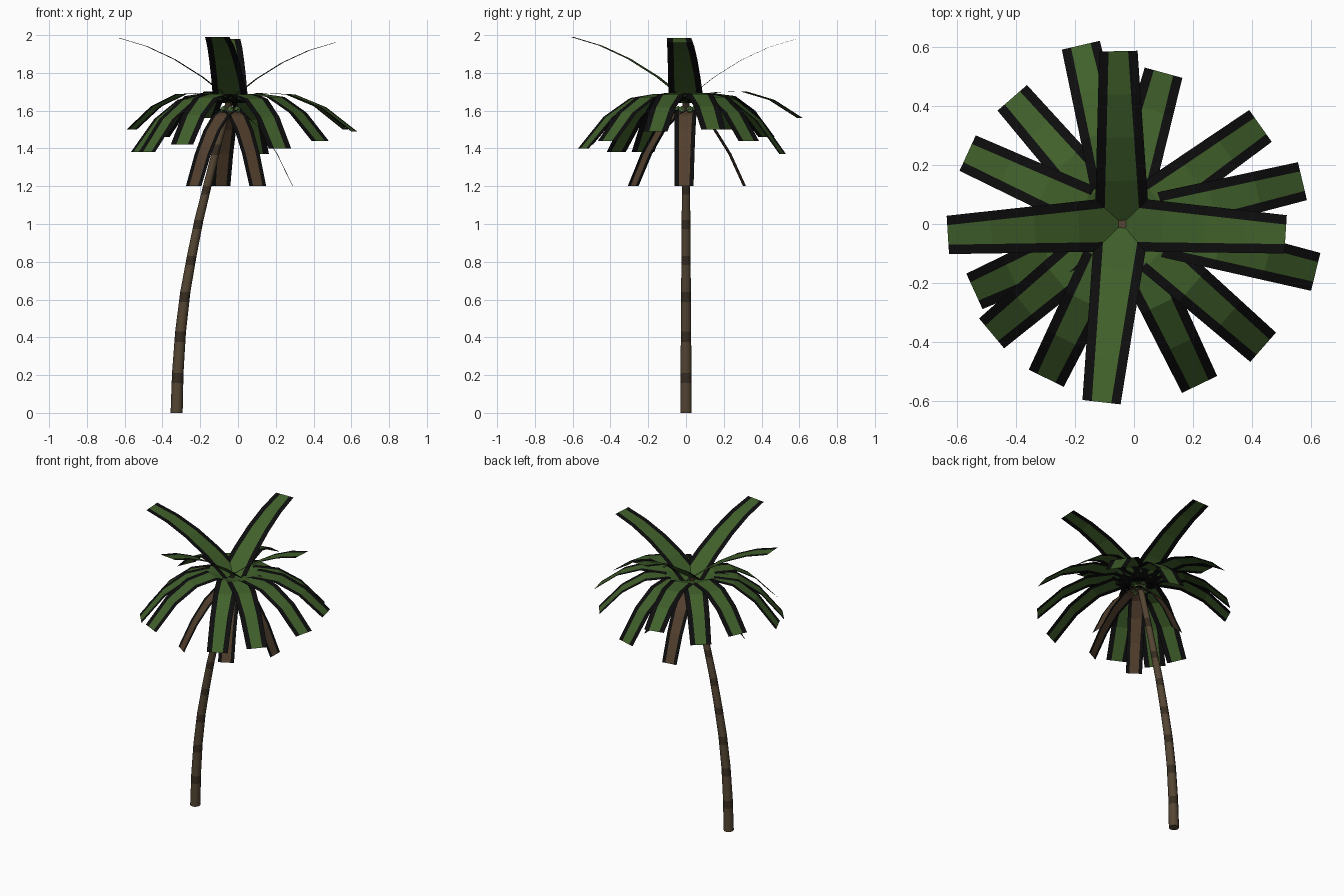
import bpy, bmesh, math
from mathutils import Vector

if "Cube" in bpy.data.objects:
    bpy.data.objects.remove(bpy.data.objects["Cube"])


def mat(name, rgb):
    m = bpy.data.materials.new(name)
    m.diffuse_color = (*rgb, 1)
    m.use_nodes = True
    m.node_tree.nodes["Principled BSDF"].inputs["Base Color"].default_value = m.diffuse_color
    return m


GREEN = mat("leaf green", (0.052, 0.118, 0.024))
BLACK = mat("leaf edge black", (0.004, 0.004, 0.004))
DEAD = mat("dry leaf brown", (0.085, 0.05, 0.027))
BARK = mat("bark brown", (0.088, 0.06, 0.033))
RING = mat("bark ring dark", (0.038, 0.026, 0.015))
NUT = mat("nut green", (0.10, 0.19, 0.055))

CROWN = Vector((-0.04, 0, 0))


def finish(bm, name, mats):
    me = bpy.data.meshes.new(name)
    bm.to_mesh(me)
    bm.free()
    for m in mats:
        me.materials.append(m)
    ob = bpy.data.objects.new(name, me)
    bpy.context.collection.objects.link(ob)
    return ob


def frond(name, tip, height, mats, w0, w1, edge, n=4):
    """Flat leaf strip from the crown to tip (x, y): centre stripe plus two dark edges."""
    bm = bmesh.new()
    run = Vector((tip[0], tip[1], 0)) - CROWN
    side = Vector((-run.y, run.x, 0)).normalized()
    rows = []
    for i in range(n + 1):
        t = i / n
        half = (w0 + (w1 - w0) * t) / 2
        mid = CROWN + run * t + Vector((0, 0, height(t)))
        rows.append([bm.verts.new(mid + side * s)
                     for s in (-half, -half + edge, half - edge, half)])
    for a, b in zip(rows, rows[1:]):
        for k in range(3):
            f = bm.faces.new((a[k], b[k], b[k + 1], a[k + 1]))
            f.material_index = 0 if k == 1 else 1
    return finish(bm, name, mats)


# Curved trunk: eight stacked segments, each with a darker ring at its top
path = [(-0.325, 0), (-0.319, 0.21), (-0.304, 0.43), (-0.279, 0.64), (-0.245, 0.83),
        (-0.207, 1.02), (-0.163, 1.20), (-0.108, 1.42), (-0.04, 1.67)]
SIDES = 10
bm = bmesh.new()
rings = []
for i, (x, z) in enumerate(path):
    stops = [(x, z)]
    if i < len(path) - 1:
        nx, nz = path[i + 1]
        stops.append((x + (nx - x) * 0.75, z + (nz - z) * 0.75))
    for px, pz in stops:
        r = 0.032 - 0.013 * pz / 1.67
        rings.append([bm.verts.new((px + r * math.cos(a), r * math.sin(a), pz))
                      for a in (2 * math.pi * k / SIDES for k in range(SIDES))])
for j, (a, b) in enumerate(zip(rings, rings[1:])):
    for k in range(SIDES):
        m = (k + 1) % SIDES
        f = bm.faces.new((a[k], a[m], b[m], b[k]))
        f.material_index = j % 2
        f.smooth = True
bm.faces.new(rings[0][::-1])
bm.faces.new(rings[-1])
finish(bm, "trunk", [BARK, RING])

# Four upright fronds: rise and flatten toward the tip
for i, (x, y, z) in enumerate([(-0.63, -0.037, 1.985), (0.513, -0.035, 1.96),
                               (-0.11, -0.603, 1.99), (-0.053, 0.585, 1.98)]):
    rise = z - 1.66
    frond(f"upright_frond_{i}", (x, y), lambda t: 1.66 + rise * (1.6 * t - 0.6 * t * t),
          [GREEN, BLACK], 0.185, 0.13, 0.032)

# Twelve drooping fronds: tip x, y, z
droop = [(-0.18, 0.605, 1.56), (0.10, 0.512, 1.37), (0.428, 0.332, 1.44), (0.57, 0.145, 1.50),
         (0.615, -0.162, 1.49), (0.437, -0.417, 1.44), (0.222, -0.543, 1.40),
         (-0.297, -0.522, 1.42), (-0.482, -0.37, 1.38), (-0.54, -0.228, 1.38),
         (-0.563, 0.24, 1.50), (-0.412, 0.427, 1.46)]
for i, (x, y, z) in enumerate(droop):
    c = 0.33 + 1.64 - z
    frond(f"drooping_frond_{i}", (x, y), lambda t: 1.64 + 0.33 * t - c * t * t,
          [GREEN, BLACK], 0.16, 0.132, 0.032)

# Four dry fronds hanging along the trunk
for i, (x, y) in enumerate([(0.29, -0.01), (-0.09, 0.31), (-0.235, -0.28), (0.105, -0.28)]):
    frond(f"dry_frond_{i}", (x, y), lambda t: 1.61 - 0.05 * t - 0.36 * t * t,
          [DEAD, BLACK], 0.12, 0.10, 0.022)

# Cluster of small nuts under the crown
bm = bmesh.new()
for k in range(6):
    a = math.pi / 3 * k + 0.5
    s = bmesh.ops.create_icosphere(bm, subdivisions=1, radius=0.021)
    bmesh.ops.translate(bm, verts=s["verts"], vec=CROWN + Vector(
        (0.042 * math.cos(a), 0.042 * math.sin(a), 1.605)))
finish(bm, "nut_cluster", [NUT])
